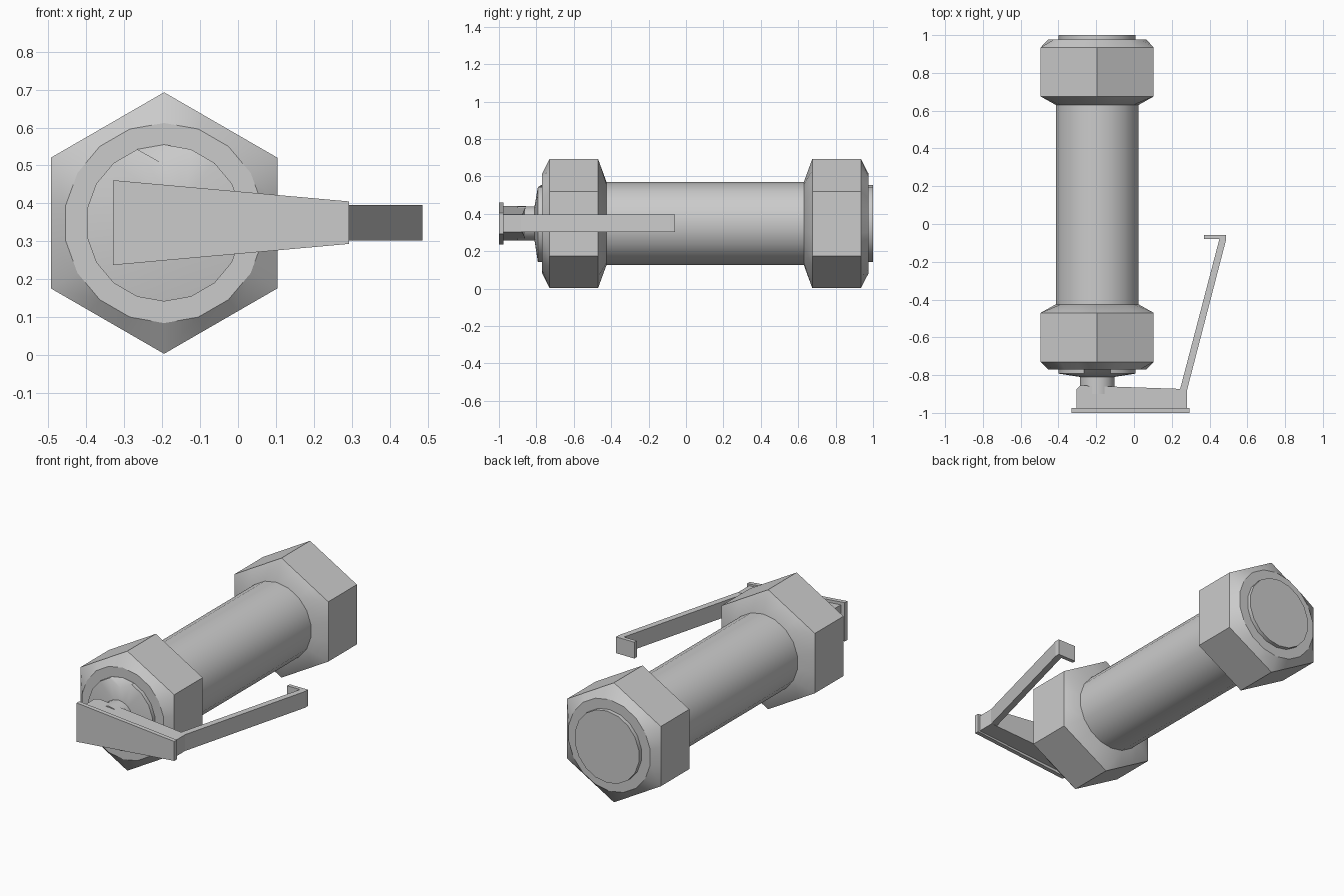
import bpy, bmesh
from math import sin, cos, pi, radians

if "Cube" in bpy.data.objects:
    bpy.data.objects.remove(bpy.data.objects["Cube"])

AX, AZ, N = -0.195, 0.348, 18      # shared axis of the round parts, side count
HEX_R = 0.345


def finish(name, bm, smooth=True):
    bmesh.ops.recalc_face_normals(bm, faces=bm.faces)
    me = bpy.data.meshes.new(name)
    bm.to_mesh(me)
    bm.free()
    ob = bpy.data.objects.new(name, me)
    bpy.context.collection.objects.link(ob)
    if smooth:
        bpy.ops.object.select_all(action='DESELECT')
        ob.select_set(True)
        bpy.context.view_layer.objects.active = ob
        bpy.ops.object.shade_smooth_by_angle(angle=radians(32))
    return ob


def turned(name, rings, notch=None):
    """Loft (y, radius) rings along y; radius 'hex' gives a hexagonal ring.
    notch = (ring index, radius) pulls that ring's top vertex inward."""
    bm = bmesh.new()
    loops = []
    for k, (y, r) in enumerate(rings):
        loop = []
        for i in range(N):
            a = 2 * pi * i / N
            rad = HEX_R * cos(pi / 6) / cos(a % (pi / 3) - pi / 6) if r == 'hex' else r
            if notch and notch[0] == k and i == 0:
                rad = notch[1]
            loop.append(bm.verts.new((AX + rad * sin(a), y, AZ + rad * cos(a))))
        loops.append(loop)
    for p, q in zip(loops, loops[1:]):
        for i in range(N):
            j = (i + 1) % N
            bm.faces.new((p[i], p[j], q[j], q[i]))
    bm.faces.new(loops[0])
    bm.faces.new(loops[-1])
    return finish(name, bm)


def slab(name, outline, half):
    """Extrude an xy outline to z = AZ +- half(x)."""
    bm = bmesh.new()
    lo, hi = ([bm.verts.new((x, y, AZ + 0.001 + s * half(x))) for x, y in outline]
              for s in (-1, 1))
    bm.faces.new(lo)
    bm.faces.new(hi)
    for i in range(len(outline)):
        j = (i + 1) % len(outline)
        bm.faces.new((lo[i], lo[j], hi[j], hi[i]))
    return finish(name, bm, smooth=False)


def taper(x0, h0, x1, h1):
    return lambda x: h0 + (h1 - h0) * (x - x0) / (x1 - x0)


# tube and the two hexagonal end nuts
turned("tube", [(-0.45, 0.222), (0.65, 0.222)])
turned("front_nut", [(-0.77, 0.207), (-0.77, 0.264), (-0.73, 'hex'), (-0.47, 'hex'), (-0.425, 0.222)])
turned("back_nut", [(0.63, 0.222), (0.675, 'hex'), (0.935, 'hex'), (0.977, 0.264), (0.977, 0.207)])

# end caps, the front one notched at the top, and the valve stem
turned("back_cap", [(0.96, 0.207), (1.0, 0.207)])
turned("front_cap", [(-0.75, 0.207), (-0.771, 0.207), (-0.792, 0.207), (-0.81, 0.09)], notch=(2, 0.155))
turned("stem", [(-0.80, 0.092), (-0.90, 0.092)])

# lever: tapered face plate, tapered block and bent arm with a hooked tip
slab("lever_plate", [(-0.33, -1.0), (0.293, -1.0), (0.293, -0.975), (-0.33, -0.975)],
     taper(-0.33, 0.112, 0.293, 0.056))
slab("lever_block", [(-0.305, -0.98), (0.28, -0.98), (0.28, -0.873), (0.245, -0.873),
                     (-0.285, -0.855), (-0.305, -0.875)],
     taper(-0.305, 0.093, 0.28, 0.047))
slab("lever_arm", [(0.24, -0.89), (0.278, -0.89), (0.487, -0.085), (0.487, -0.058),
                   (0.37, -0.058), (0.37, -0.08), (0.452, -0.08)],
     lambda x: 0.047)
